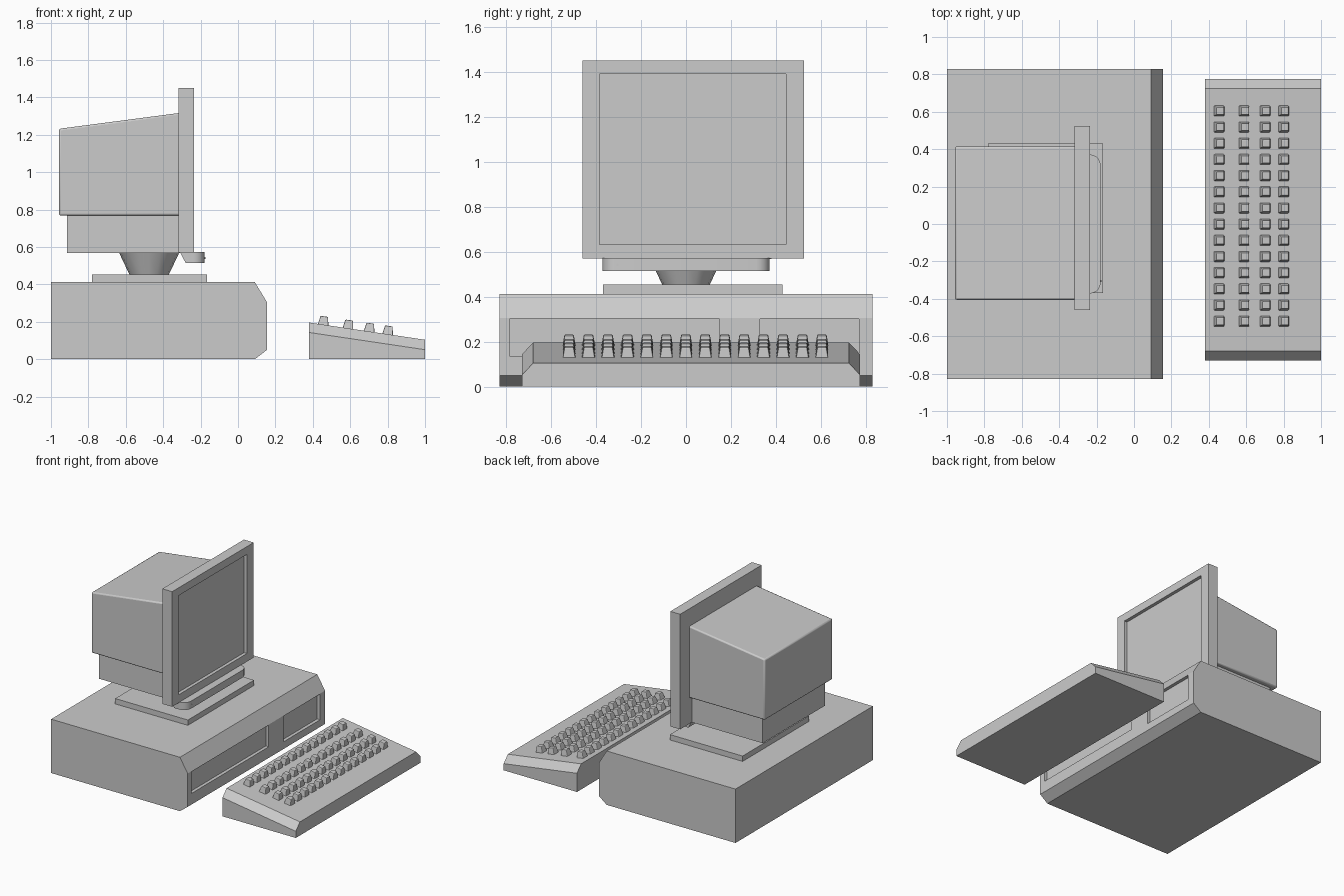
import bpy, bmesh, math
from mathutils import Matrix, Vector

if "Cube" in bpy.data.objects:
    bpy.data.objects.remove(bpy.data.objects["Cube"])


def finish(bm, name, bevel=0.0):
    bmesh.ops.recalc_face_normals(bm, faces=bm.faces)
    me = bpy.data.meshes.new(name)
    bm.to_mesh(me)
    bm.free()
    ob = bpy.data.objects.new(name, me)
    bpy.context.collection.objects.link(ob)
    if bevel:
        m = ob.modifiers.new("soft_edges", 'BEVEL')
        m.width, m.segments = bevel, 2
    return ob


def prism(name, profile, to3d, offset, bevel=0.0):
    """Extrude a 2D profile; to3d maps a profile point into space."""
    bm = bmesh.new()
    face = bm.faces.new([bm.verts.new(to3d(*p)) for p in profile])
    ext = bmesh.ops.extrude_face_region(bm, geom=[face])
    verts = [v for v in ext["geom"] if isinstance(v, bmesh.types.BMVert)]
    bmesh.ops.translate(bm, verts=verts, vec=Vector(offset))
    return finish(bm, name, bevel)


def side_prism(name, profile, y0, y1, bevel=0.0):
    return prism(name, profile, lambda x, z: (x, y0, z), (0, y1 - y0, 0), bevel)


def box(name, x0, x1, y0, y1, z0, z1):
    return side_prism(name, [(x0, z0), (x1, z0), (x1, z1), (x0, z1)], y0, y1)


def recess(ob, *bounds):
    """Cut a box-shaped pocket and discard the cutter."""
    cutter = box("cutter", *bounds)
    cutter.hide_render = True
    m = ob.modifiers.new("recess", 'BOOLEAN')
    m.operation, m.solver, m.object = 'DIFFERENCE', 'EXACT', cutter
    bpy.context.view_layer.objects.active = ob
    bpy.ops.object.modifier_apply(modifier=m.name)
    bpy.data.objects.remove(cutter)


# Desktop case with chamfered front and two drive bays
case = side_prism("computer_case", [(-1, 0), (0.09, 0), (0.155, 0.05), (0.155, 0.305),
                                    (0.09, 0.412), (-1, 0.412)], -0.83, 0.83)
recess(case, 0.13, 0.3, -0.785, 0.15, 0.135, 0.301)
recess(case, 0.13, 0.3, 0.33, 0.77, 0.105, 0.301)

# Monitor stand: plate and flared neck
box("stand_plate", -0.78, -0.165, -0.37, 0.43, 0.412, 0.453)
bm = bmesh.new()
bmesh.ops.create_cone(bm, cap_ends=True, segments=16, radius1=0.105, radius2=0.162, depth=0.12,
                      matrix=Matrix.Translation((-0.475, 0, 0.512)))
finish(bm, "stand_neck")

# Monitor housing
box("monitor_lower_body", -0.915, -0.31, -0.37, 0.38, 0.568, 0.775)
side_prism("monitor_housing", [(-0.957, 0.768), (-0.31, 0.768), (-0.31, 1.317), (-0.957, 1.232)],
           -0.405, 0.415, bevel=0.01)

# Screen bezel with sunken screen
bezel = box("screen_bezel", -0.318, -0.235, -0.46, 0.525, 0.57, 1.45)
recess(bezel, -0.26, -0.1, -0.385, 0.445, 0.632, 1.39)

# Control strip below the bezel, rounded at its front corners
plan = [(-0.31, -0.372), (-0.235, -0.372)]
for cy, a0 in ((-0.312, -90), (0.312, 0)):
    plan += [(-0.238 + 0.06 * math.cos(math.radians(a0 + 18 * i)),
              cy + 0.06 * math.sin(math.radians(a0 + 18 * i))) for i in range(6)]
plan.pop(1)
plan.append((-0.31, 0.372))
strip = prism("control_strip", plan, lambda x, y: (x, y, 0.515), (0, 0, 0.057))
for v in strip.data.vertices:
    if v.co.x < -0.3 and v.co.z < 0.53:
        v.co.x = -0.28

# Power light on the strip
bm = bmesh.new()
bmesh.ops.create_cone(bm, cap_ends=True, segments=10, radius1=0.006, radius2=0.006, depth=0.006,
                      matrix=Matrix.Translation((-0.178, -0.305, 0.541)) @ Matrix.Rotation(math.pi / 2, 4, 'Y'))
finish(bm, "power_light")

# Keyboard wedge with chamfered ends
SLOPE = -0.092 / 0.62
board = prism("keyboard_body", [(-0.73, 0), (0.775, 0), (0.775, 0.143), (0.725, 0.196),
                                (-0.68, 0.196), (-0.73, 0.143)],
              lambda y, z: (0.38, y, z), (0.62, 0, 0))
for v in board.data.vertices:
    if v.co.x > 0.9 and v.co.z > 0.01:
        v.co.z += SLOPE * 0.62

# Tapered keys, tilted with the keyboard slope
bm = bmesh.new()
tilt = Matrix.Rotation(-math.atan(SLOPE), 4, 'Y') @ Matrix.Rotation(math.pi / 4, 4, 'Z')
for x in (0.458, 0.591, 0.704, 0.803):
    for i in range(14):
        pos = Vector((x, -0.52 + 0.0865 * i, 0.196 + SLOPE * (x - 0.38) + 0.02))
        bmesh.ops.create_cone(bm, cap_ends=True, segments=4, radius1=0.041, radius2=0.029,
                              depth=0.05, matrix=Matrix.Translation(pos) @ tilt)
finish(bm, "keys", bevel=0.005)

for ob in bpy.data.objects:
    if ob.name in ("monitor_housing", "control_strip", "stand_neck"):
        bpy.ops.object.select_all(action='DESELECT')
        ob.select_set(True)
        bpy.context.view_layer.objects.active = ob
        bpy.ops.object.shade_smooth_by_angle(angle=math.radians(35))
